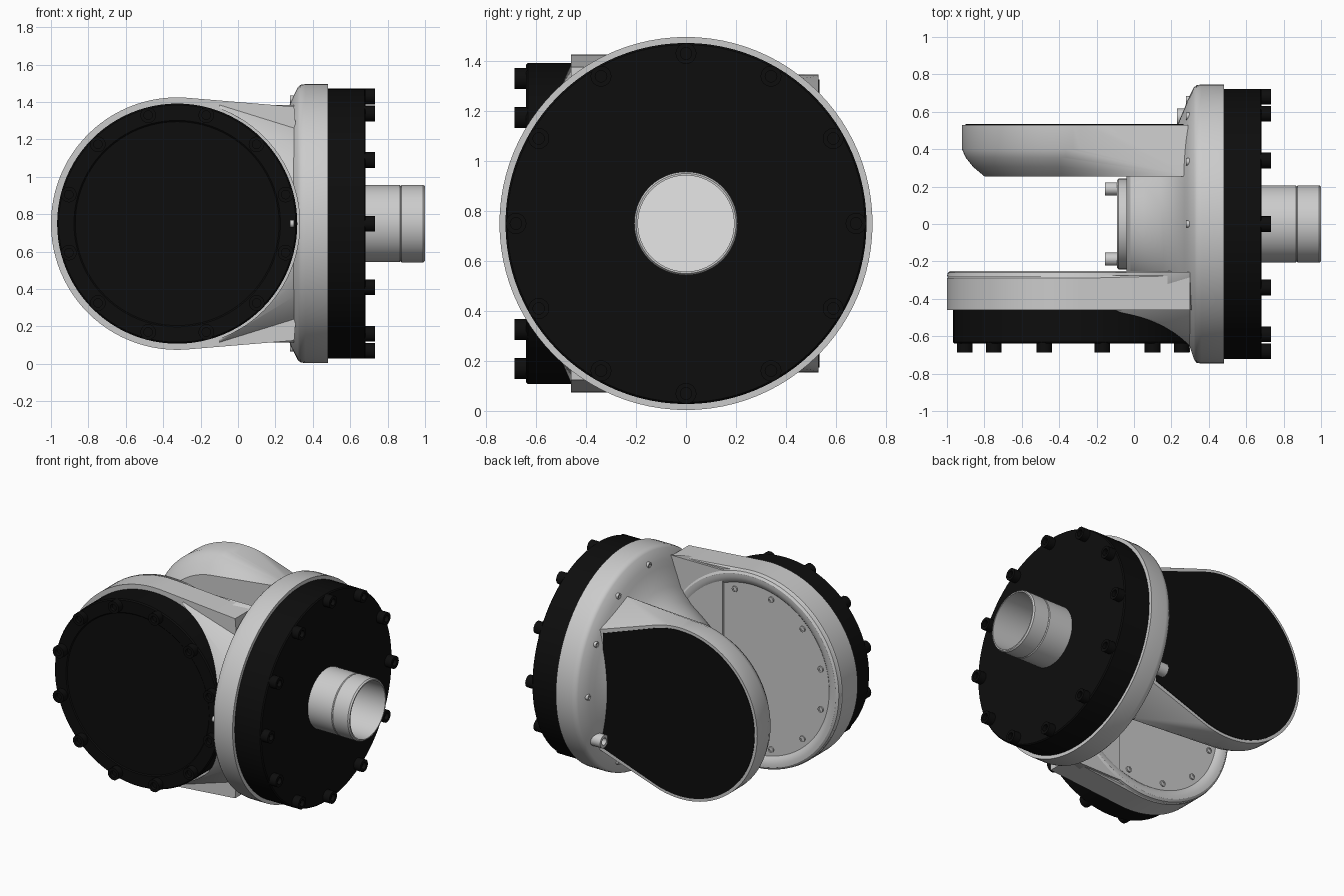
import bpy, bmesh, math

if "Cube" in bpy.data.objects:
    bpy.data.objects.remove(bpy.data.objects["Cube"])

ZC = 0.75            # height of both joint axes
XA = -0.325          # x of the fork axis
SEG = 96


def material(name, rgb):
    m = bpy.data.materials.new(name)
    m.diffuse_color = (*rgb, 1)
    m.use_nodes = True
    m.node_tree.nodes["Principled BSDF"].inputs["Base Color"].default_value = m.diffuse_color
    return m


GREY = material("light_grey", (0.60, 0.60, 0.60))
BLACK = material("black", (0.004, 0.004, 0.004))
WHITE = material("white", (1.0, 1.0, 1.0))


def add_lathe(bm, profile, axis, centre, seg=SEG):
    """Spin a closed (radius, position along axis) profile about the x or y axis."""
    rings = []
    for i in range(seg):
        t = 2 * math.pi * i / seg
        ring = []
        for r, a in profile:
            c, s = r * math.cos(t), r * math.sin(t)
            p = (a, c, s) if axis == "X" else (c, a, s)
            ring.append(bm.verts.new([p[k] + centre[k] for k in range(3)]))
        rings.append(ring)
    n = len(profile)
    for i in range(seg):
        a, b = rings[i], rings[(i + 1) % seg]
        for j in range(n):
            k = (j + 1) % n
            if profile[j][0] < 1e-6 and profile[k][0] < 1e-6:
                continue
            bm.faces.new((a[j], a[k], b[k], b[j]))


def finish(bm, name, mat, cutter=None):
    bmesh.ops.remove_doubles(bm, verts=bm.verts, dist=1e-5)
    bmesh.ops.dissolve_degenerate(bm, edges=bm.edges, dist=1e-5)
    bmesh.ops.recalc_face_normals(bm, faces=bm.faces)
    mesh = bpy.data.meshes.new(name)
    bm.to_mesh(mesh)
    bm.free()
    mesh.materials.append(mat)
    ob = bpy.data.objects.new(name, mesh)
    bpy.context.collection.objects.link(ob)
    bpy.ops.object.select_all(action="DESELECT")
    ob.select_set(True)
    bpy.context.view_layer.objects.active = ob
    if cutter:
        mod = ob.modifiers.new("pocket", "BOOLEAN")
        mod.operation, mod.object, mod.solver = "DIFFERENCE", cutter, "EXACT"
        bpy.ops.object.modifier_apply(modifier=mod.name)
    bpy.ops.object.shade_smooth_by_angle(angle=math.radians(30))
    return ob


def lathe(name, profile, axis, mat, cutter=None):
    bm = bmesh.new()
    add_lathe(bm, profile, axis, (0, 0, ZC) if axis == "X" else (XA, 0, ZC))
    return finish(bm, name, mat, cutter)


def hull(name, points, mat, cutter=None):
    bm = bmesh.new()
    for p in points:
        bm.verts.new(p)
    res = bmesh.ops.convex_hull(bm, input=bm.verts)
    junk = {g for g in res["geom_interior"] + res["geom_unused"]
            if isinstance(g, bmesh.types.BMVert) and g.is_valid}
    bmesh.ops.delete(bm, geom=list(junk), context="VERTS")
    bmesh.ops.dissolve_limit(bm, angle_limit=0.01, verts=bm.verts, edges=bm.edges)
    return finish(bm, name, mat, cutter)


def bolts(name, axis, radius, angles, a0, a1, r, mat):
    """Cylindrical bolt heads on a circle, all in one mesh."""
    bm = bmesh.new()
    for d in angles:
        c, s = radius * math.cos(math.radians(d)), radius * math.sin(math.radians(d))
        centre = (0, c, ZC + s) if axis == "X" else (XA + c, 0, ZC + s)
        prof = [(0, a0), (r, a0), (r, a1), (r * 0.55, a1),
                (r * 0.55, a1 + (a0 - a1) * 0.4), (0, a1 + (a0 - a1) * 0.4)]
        add_lathe(bm, prof, axis, centre, 16)
    return finish(bm, name, mat)


def circle_y(r, y, n=SEG):
    return [(XA + r * math.cos(2 * math.pi * i / n), y,
             ZC + r * math.sin(2 * math.pi * i / n)) for i in range(n)]


# Pocket cutter for the front cover
pocket = lathe("pocket_cutter", [(0, -1.2), (0.655, -1.2), (0.655, -0.46), (0, -0.46)], "Y", GREY)
pocket.hide_render = True

# Neck and round flange in one turned piece with a bore
lathe("neck_flange", [(0.2, -0.04), (0.29, -0.04), (0.33, -0.02), (0.37, 0.05), (0.42, 0.14),
                      (0.50, 0.22), (0.62, 0.27), (0.66, 0.285), (0.73, 0.32), (0.742, 0.335),
                      (0.746, 0.36), (0.746, 0.48), (0.2, 0.48)], "X", GREY, pocket)

# Front fork arm, running on into the flange
pts = circle_y(0.675, -0.46) + circle_y(0.675, -0.29) + circle_y(0.66, -0.275)
pts += [(0.3, y, ZC + s * 0.625) for y in (-0.46, -0.275) for s in (-1, 1)]
hull("front_arm", pts, GREY)
lathe("front_arm_rim", [(0.58, -0.28), (0.60, -0.262), (0.63, -0.25), (0.655, -0.25),
                        (0.67, -0.26), (0.675, -0.28)], "Y", GREY)

# Shoulder that flares from the front arm to the flange, with the cover pocket cut out
pts = [(-0.1, y, ZC + s * 0.635) for y in (-0.46, -0.26) for s in (-1, 1)]
pts += [p for y in (-0.46, -0.26) for p in circle_y(0.675, y) if p[0] > -0.1 and p[0] < 0.3]
for i in range(41):
    t = math.radians(112 + i * 136 / 40)
    pts.append((0.31, 0.685 * math.cos(t), ZC + 0.685 * math.sin(t)))
hull("front_shoulder", pts, GREY, pocket)
bpy.data.objects.remove(pocket)

# Back fork arm with rounded inner side
pts = circle_y(0.595, 0.53) + circle_y(0.595, 0.40) + circle_y(0.575, 0.355)
pts += circle_y(0.475, 0.255) + circle_y(0.535, 0.305)
pts += [(0.29, y, ZC + s * h) for y, h in ((0.53, 0.42), (0.255, 0.55)) for s in (-1, 1)]
hull("back_arm", pts, GREY)

# Thin black plate on the back arm
pts = [p for y in (0.525, 0.534) for p in circle_y(0.575, y)]
pts += [(0.265, y, ZC + s * 0.40) for y in (0.525, 0.534) for s in (-1, 1)]
hull("back_plate", pts, BLACK)

# Front cover with shallow ring and bolts
lathe("front_cover", [(0, -0.45), (0.642, -0.45), (0.642, -0.632), (0.634, -0.64), (0.552, -0.64),
                      (0.545, -0.634), (0, -0.634)], "Y", BLACK)
bolts("front_cover_bolts", "Y", 0.6, range(15, 375, 30), -0.63, -0.686, 0.042, BLACK)

# Side cover with bolts
lathe("side_cover", [(0.2, 0.47), (0.722, 0.47), (0.722, 0.675), (0.715, 0.682), (0.2, 0.682)],
      "X", BLACK)
bolts("side_cover_bolts", "X", 0.68, range(0, 360, 30), 0.67, 0.733, 0.042, BLACK)

# Hollow shaft tube and its inner end disc
lathe("shaft_tube", [(0.192, -0.05), (0.206, -0.05), (0.206, 0.865), (0.201, 0.87), (0.207, 0.875),
                     (0.207, 0.99), (0.2, 1.0), (0.192, 1.0)], "X", GREY)
lathe("shaft_end_disc", [(0, -0.08), (0.2, -0.08), (0.2, -0.04), (0, -0.04)], "X", WHITE)

# Round cover inside the fork
lathe("inner_cover", [(0, -0.09), (0.235, -0.09), (0.242, -0.083), (0.242, -0.03), (0.21, -0.03),
                      (0.21, -0.07), (0, -0.07)], "X", GREY)
bolts("inner_cover_bolts", "X", 0.2, (20, 160, 200, 340), -0.085, -0.155, 0.035, GREY)

# Small screw ends on the front arm inside and behind the flange
bolts("arm_screws", "Y", 0.54, range(45, 330, 30), -0.28, -0.266, 0.02, GREY)
bolts("flange_screws", "X", 0.665, range(0, 360, 30), 0.30, 0.277, 0.02, GREY)

# Cable bush low on the flange
bolts("cable_bush", "X", 0.66, (-30,), 0.33, 0.23, 0.045, GREY)
